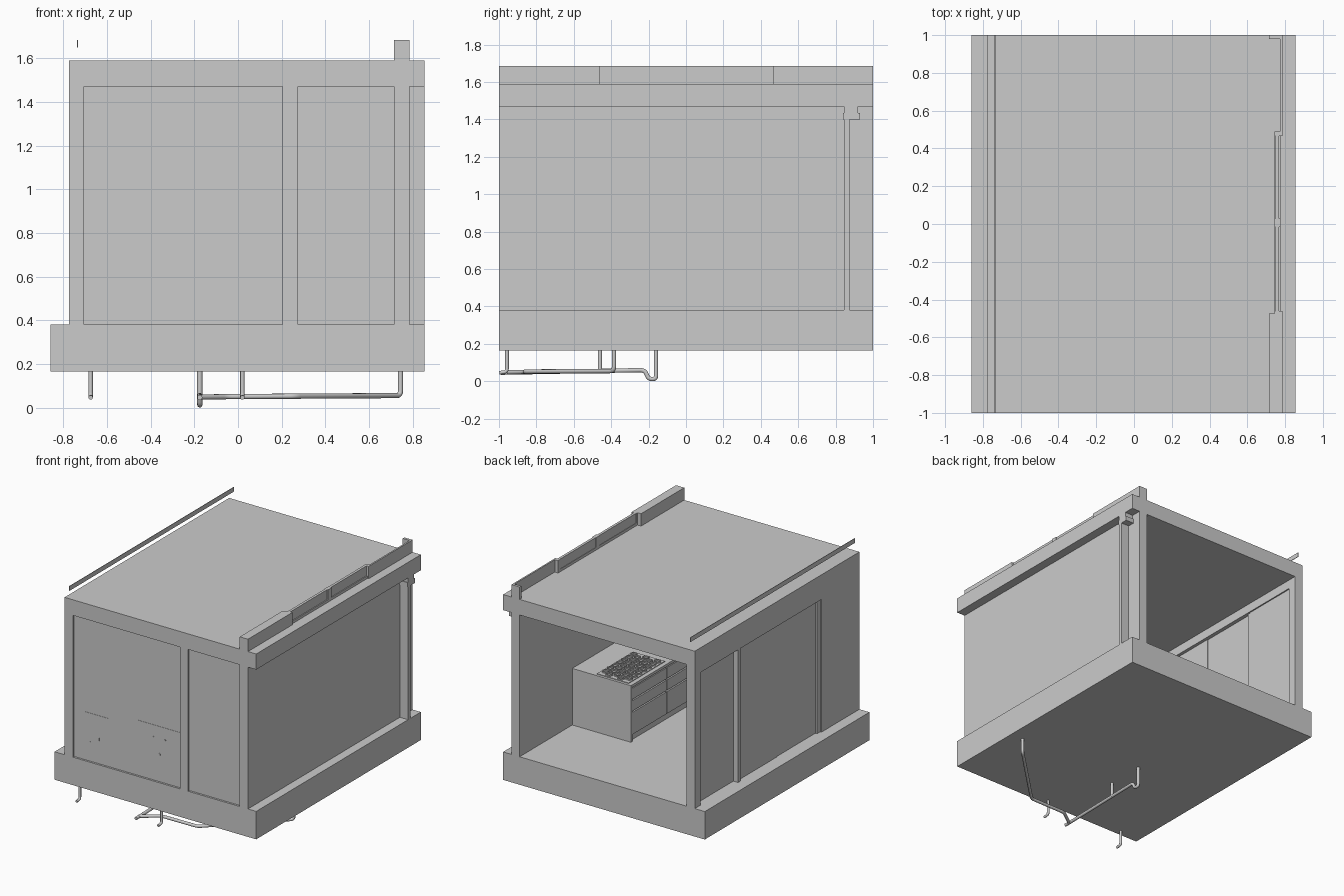
import bpy, bmesh, math
from mathutils import Vector

if "Cube" in bpy.data.objects:
    bpy.data.objects.remove(bpy.data.objects["Cube"])


def finish(name, bm):
    me = bpy.data.meshes.new(name)
    bm.to_mesh(me)
    bm.free()
    ob = bpy.data.objects.new(name, me)
    bpy.context.collection.objects.link(ob)
    return ob


def boxes(name, spans):
    """One object from boxes given as (x0, x1, y0, y1, z0, z1)."""
    bm = bmesh.new()
    for x0, x1, y0, y1, z0, z1 in spans:
        vs = bmesh.ops.create_cube(bm, size=1)["verts"]
        for v in vs:
            v.co = Vector(((x0 + x1) / 2 + v.co.x * (x1 - x0),
                           (y0 + y1) / 2 + v.co.y * (y1 - y0),
                           (z0 + z1) / 2 + v.co.z * (z1 - z0)))
    return finish(name, bm)


def pipe(name, pts, r=0.012, bend=0.025):
    """Round pipe along a path, corners softened by bezier-like arcs."""
    pts = [Vector(p) for p in pts]
    path = [pts[0]]
    for a, b, c in zip(pts, pts[1:], pts[2:]):
        d = min(bend, (a - b).length * 0.45, (c - b).length * 0.45)
        p, q = b + (a - b).normalized() * d, b + (c - b).normalized() * d
        path += [(1 - t)**2 * p + 2 * t * (1 - t) * b + t * t * q
                 for t in (0, 0.25, 0.5, 0.75, 1)]
    path.append(pts[-1])
    cu = bpy.data.curves.new(name, 'CURVE')
    cu.dimensions = '3D'
    cu.bevel_depth, cu.bevel_resolution, cu.use_fill_caps = r, 3, True
    sp = cu.splines.new('POLY')
    sp.points.add(len(path) - 1)
    for s, p in zip(sp.points, path):
        s.co = (*p, 1)
    ob = bpy.data.objects.new(name, cu)
    bpy.context.collection.objects.link(ob)


F, C, T = 0.38, 1.47, 1.59   # floor, ceiling, roof top

# Slab, roof and overhanging side beam
boxes("floor_slab", [(-0.86, 0.855, -1, 1, 0.165, F)])
boxes("roof_slab", [(-0.775, 0.785, -1, 1, C, T)])
boxes("side_beam", [(0.785, 0.855, -1, 1, C, T)])

# Walls: right wall, left wall with a wide door opening, front frame
boxes("right_wall", [(0.715, 0.785, -1, 1, F, C)])
boxes("left_wall", [(-0.775, -0.705, -1, -0.54, F, C),
                    (-0.775, -0.705, 0.93, 1, F, C),
                    (-0.775, -0.705, -0.54, 0.93, 1.4, C)])
boxes("front_post", [(0.205, 0.275, -1, -0.93, F, C)])
boxes("front_panels", [(-0.705, 0.205, -0.985, -0.93, F, C),
                       (0.275, 0.715, -0.985, -0.93, F, C)])

# Sliding door leaves in the left wall
for i, (y0, y1, x) in enumerate([(0.47, 0.93, -0.735), (-0.03, 0.45, -0.755),
                                 (-0.50, -0.03, -0.75)]):
    boxes(f"door_leaf_{i}", [(x, x + 0.02, y0, y1, F, 1.4)])
boxes("door_jambs", [(-0.775, -0.72, 0.445, 0.475, F, 1.4),
                     (-0.765, -0.71, -0.54, -0.50, F, 1.4)])

# Fin and bracket on the right side
boxes("side_fin", [(0.785, 0.855, 0.845, 0.875, F, 1.4)])
boxes("fin_bracket", [(0.785, 0.855, 0.84, 0.93, 1.4, 1.435),
                      (0.785, 0.855, 0.845, 0.92, 1.435, C)])

# Parapet on the right roof edge with two recessed panes
P = 1.685
boxes("parapet_ends", [(0.715, 0.785, -1, -0.475, T, P),
                       (0.715, 0.785, 0.98, 1, T, P),
                       (0.773, 0.785, 0.49, 0.98, T, P)])
boxes("parapet_posts", [(0.745, 0.785, -0.48, -0.46, T, P),
                        (0.745, 0.775, -0.015, 0.03, T, P),
                        (0.745, 0.785, 0.465, 0.49, T, P),
                        (0.745, 0.775, -0.46, 0.465, T, 1.61)])
boxes("parapet_panes", [(0.748, 0.768, -0.46, -0.015, 1.61, P),
                        (0.748, 0.768, 0.03, 0.465, 1.61, P)])

# Thin strip floating over the left roof edge
boxes("roof_strip", [(-0.738, -0.734, -1, 1, 1.65, P)])

# Service plates set in the front panel
boxes("cistern_plate", [(-0.615, -0.42, -0.987, -0.98, 0.58, 0.72),
                        (-0.62, -0.415, -0.987, -0.98, 0.72, 0.75),
                        (-0.55, -0.49, -0.987, -0.98, 0.555, 0.58)])
boxes("basin_plate", [(-0.165, 0.205, -0.987, -0.98, 0.75, 0.805)])
bm = bmesh.new()
for x, z, r in [(-0.03, 0.71, 0.006), (0.07, 0.71, 0.006),
                (0.02, 0.59, 0.01), (-0.57, 0.53, 0.004)]:
    vs = bmesh.ops.create_cone(bm, cap_ends=True, segments=12, radius1=r,
                               radius2=r, depth=0.01)["verts"]
    for v in vs:
        v.co = Vector((x + v.co.x, -0.983 + v.co.z, z + v.co.y))
finish("service_sockets", bm)

# Kitchen counter along the right wall, with drawers
boxes("counter", [(0.235, 0.715, -0.93, 0.34, F, 0.795),
                  (0.217, 0.715, -0.93, 0.36, 0.795, 0.815),
                  (0.217, 0.715, 0.34, 0.36, F, 0.795)])
drawers = []
for k in range(3):
    y1 = 0.335 - k * 0.42
    for z0, z1 in [(0.43, 0.60), (0.61, 0.69), (0.70, 0.785)]:
        drawers.append((0.22, 0.236, y1 - 0.41, y1, z0, z1))
boxes("counter_drawers", drawers)

# Hob: plate with staggered hexagonal rings
boxes("hob_plate", [(0.25, 0.52, -0.1, 0.34, 0.815, 0.82)])
bm = bmesh.new()
for i in range(5):
    for j in range(7):
        cx = 0.285 + i * 0.05
        cy = -0.06 + j * 0.057 + (i % 2) * 0.028
        rings = [[bm.verts.new((cx + r * math.cos(t * math.pi / 3),
                                cy + r * math.sin(t * math.pi / 3), z))
                  for t in range(6)]
                 for r, z in [(0.028, 0.819), (0.028, 0.83),
                              (0.02, 0.83), (0.02, 0.819)]]
        for a, b in zip(rings, rings[1:] + rings[:1]):
            for t in range(6):
                u = (t + 1) % 6
                bm.faces.new((a[t], a[u], b[u], b[t]))
finish("hob_rings", bm)

# Drain pipes under the slab
pipe("main_drain", [(-0.175, -0.16, 0.17), (-0.175, -0.16, 0.012),
                    (-0.175, -0.2, 0.012), (-0.175, -0.22, 0.06),
                    (-0.175, -0.99, 0.046)])
pipe("branch_drain", [(0.745, -0.385, 0.17), (0.745, -0.385, 0.055),
                      (0.26, -0.86, 0.052), (-0.05, -0.86, 0.05),
                      (-0.175, -0.95, 0.048)])
pipe("vent_drop", [(-0.175, -0.46, 0.17), (-0.175, -0.46, 0.05)])
for n, x in [("basin_drop", 0.02), ("corner_drop", -0.675)]:
    pipe(n, [(x, -0.957, 0.17), (x, -0.957, 0.05), (x, -0.998, 0.046)],
         0.01)
